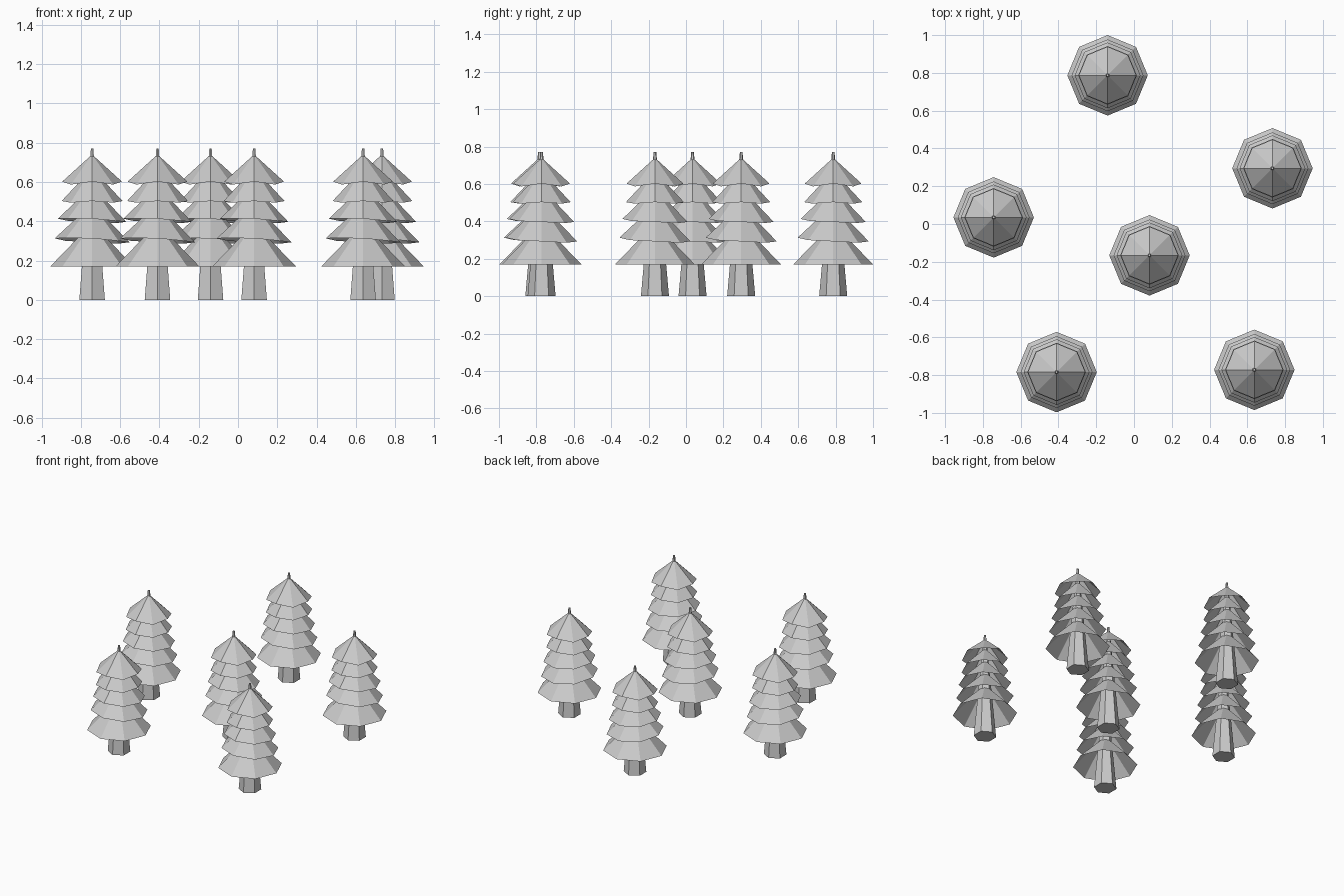
import bpy, bmesh
from math import cos, sin, pi

if "Cube" in bpy.data.objects:
    bpy.data.objects.remove(bpy.data.objects["Cube"])

SPOTS = [(-0.14, 0.787), (0.733, 0.295), (-0.743, 0.035),
         (0.082, -0.166), (-0.41, -0.784), (0.637, -0.772)]

# rim radius, rim height, apex height, drop of diagonal corners, tilt towards back right
TIERS = [(0.213, 0.170, 0.39, 0.000, 0.000),
         (0.190, 0.303, 0.49, 0.003, 0.010),
         (0.174, 0.405, 0.58, 0.003, 0.008),
         (0.155, 0.503, 0.67, 0.008, 0.000),
         (0.152, 0.602, 0.74, 0.015, 0.000)]


def trunk_mesh():
    # tapered six-sided trunk, running up through the foliage to the tip
    bm = bmesh.new()
    rings = []
    for r, z in ((0.075, 0), (0.007, 0.77)):
        rings.append([bm.verts.new((r * cos(a), r * sin(a), z))
                      for a in (pi / 2 + i * pi / 3 for i in range(6))])
    low, high = rings
    for i in range(6):
        j = (i + 1) % 6
        bm.faces.new((low[i], low[j], high[j], high[i]))
    bm.faces.new(low[::-1])
    bm.faces.new(high)
    mesh = bpy.data.meshes.new("trunk")
    bm.to_mesh(mesh)
    bm.free()
    return mesh


def foliage_mesh():
    # stacked open eight-sided cones with slightly uneven rims
    bm = bmesh.new()
    for r, z, apex, drop, tilt in TIERS:
        tip = bm.verts.new((0, 0, apex))
        rim = []
        for i in range(8):
            x, y = cos(i * pi / 4), sin(i * pi / 4)
            rim.append(bm.verts.new((r * x, r * y, z - drop * (i % 2) - tilt * (x + y))))
        for i in range(8):
            bm.faces.new((rim[i], rim[(i + 1) % 8], tip))
    mesh = bpy.data.meshes.new("foliage")
    bm.to_mesh(mesh)
    bm.free()
    return mesh


# six identical trees sharing the same meshes
parts = {"tree_trunk": trunk_mesh(), "tree_foliage": foliage_mesh()}
for n, (x, y) in enumerate(SPOTS, 1):
    for name, mesh in parts.items():
        ob = bpy.data.objects.new(f"{name}_{n}", mesh)
        ob.location = (x, y, 0)
        bpy.context.collection.objects.link(ob)
